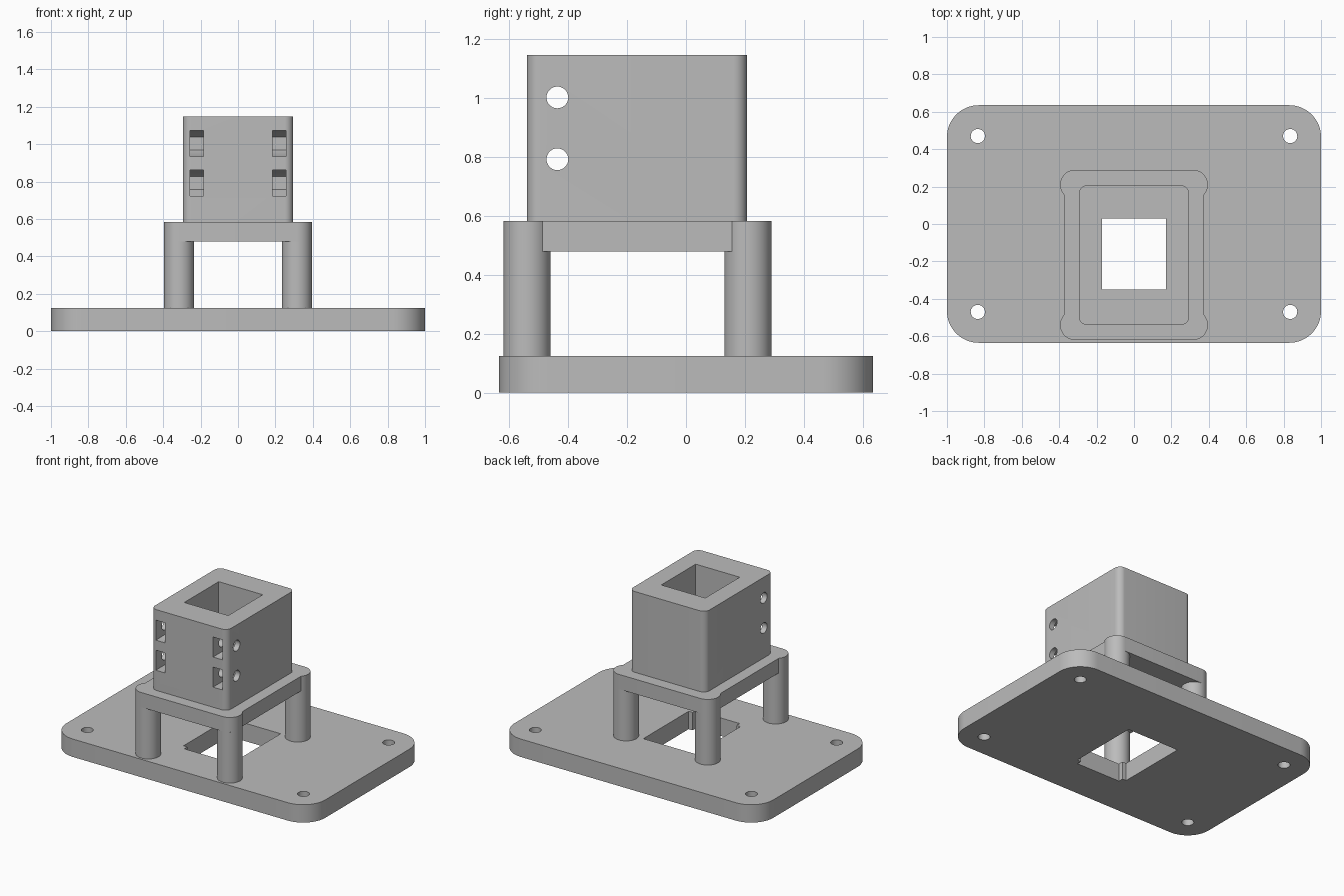
import bpy, bmesh, math
from mathutils import Matrix

if "Cube" in bpy.data.objects:
    bpy.data.objects.remove(bpy.data.objects["Cube"])

grey = bpy.data.materials.new("plain grey")
grey.diffuse_color = (0.5, 0.5, 0.5, 1)
grey.use_nodes = True
grey.node_tree.nodes["Principled BSDF"].inputs["Base Color"].default_value = grey.diffuse_color


def prism(name, outline, lo, hi, axis="Z", caps=True):
    """Extrude a closed 2D outline from lo to hi along Z, or along X (outline is y, z)."""
    bm = bmesh.new()
    rings = []
    for h in (lo, hi):
        rings.append([bm.verts.new((a, b, h) if axis == "Z" else (h, a, b)) for a, b in outline])
    n = len(outline)
    for i in range(n):
        j = (i + 1) % n
        bm.faces.new((rings[0][i], rings[0][j], rings[1][j], rings[1][i]))
    if caps:
        bm.faces.new(rings[0][::-1])
        bm.faces.new(rings[1])
    me = bpy.data.meshes.new(name)
    bm.to_mesh(me)
    bm.free()
    me.materials.append(grey)
    ob = bpy.data.objects.new(name, me)
    bpy.context.collection.objects.link(ob)
    return ob


def arc(cx, cy, r, start, end, steps):
    return [(cx + r * math.cos(math.radians(start + (end - start) * i / steps)),
             cy + r * math.sin(math.radians(start + (end - start) * i / steps)))
            for i in range(steps + 1)]


def circle(cx, cy, r, n=32):
    return arc(cx, cy, r, 0, 360, n)[:-1]


def rect(x0, x1, y0, y1):
    return [(x0, y0), (x1, y0), (x1, y1), (x0, y1)]


def round_rect(x0, x1, y0, y1, r, steps=12):
    return (arc(x1 - r, y0 + r, r, -90, 0, steps) + arc(x1 - r, y1 - r, r, 0, 90, steps)
            + arc(x0 + r, y1 - r, r, 90, 180, steps) + arc(x0 + r, y0 + r, r, 180, 270, steps))


def cut(ob, cutters):
    for c in cutters:
        c.hide_render = True
        mod = ob.modifiers.new("cut", "BOOLEAN")
        mod.operation = "DIFFERENCE"
        mod.solver = "EXACT"
        mod.object = c
        bpy.context.view_layer.objects.active = ob
        bpy.ops.object.modifier_apply(modifier=mod.name)
        bpy.data.objects.remove(c)


def smooth(ob):
    bpy.ops.object.select_all(action="DESELECT")
    ob.select_set(True)
    bpy.context.view_layer.objects.active = ob
    bpy.ops.object.shade_smooth_by_angle(angle=math.radians(30))


BASE, DECK_LO, DECK_HI, TOP = 0.125, 0.48, 0.583, 1.147
PX, PF, PB, PR = 0.315, -0.54, 0.21, 0.08      # pillar x, front y, back y, radius
SHAFT = rect(-0.17, 0.17, -0.35, 0.03)

# Base slab with four screw holes and a stepped central opening
base = prism("base_plate", round_rect(-1, 1, -0.635, 0.635, 0.17, 16), 0, BASE)
cutters = [prism("screw_cutter", circle(sx * 0.835, sy * 0.47, 0.038), -0.1, 0.3)
           for sx in (-1, 1) for sy in (-1, 1)]
cutters.append(prism("opening_cutter", rect(-0.2, 0.2, -0.315, 0.185), -0.1, 0.3))
cutters.append(prism("shaft_cutter", SHAFT, -0.11, 0.31))
cut(base, cutters)
smooth(base)

# Four round pillars
for side, sx in (("left", -1), ("right", 1)):
    for end, y in (("front", PF), ("back", PB)):
        smooth(prism(f"pillar_{end}_{side}", circle(sx * PX, y, PR, 48), BASE, DECK_LO, caps=False))

# Deck whose corners bulge around the pillars
A = math.degrees(math.acos(0.75))
outline = (arc(PX, PF, PR, -90, A, 16) + arc(PX, PB, PR, -A, 90, 16)
           + arc(-PX, PB, PR, 90, 180 + A, 16) + arc(-PX, PF, PR, 180 - A, 270, 16))
deck = prism("deck", outline, DECK_LO, DECK_HI)
cut(deck, [prism("shaft_cutter", SHAFT, 0.3, 0.8)])
smooth(deck)

# Hollow tower with cross bolt holes and nut pockets open to the front
tower = prism("tower", round_rect(-0.295, 0.295, -0.54, 0.207, 0.045), DECK_HI, TOP)
cutters = [prism("shaft_cutter", SHAFT, 0.3, 1.4)]
BY, NR = -0.437, 0.07                           # bolt y, nut corner radius
for z in (0.793, 1.003):
    cutters.append(prism("bolt_cutter", circle(BY, z, 0.037), -0.5, 0.5, "X"))
    back = arc(BY, z, NR, -90, 90, 3)           # half hexagon at the rear of the pocket
    pocket = [(-0.7, z - NR)] + back + [(-0.7, z + NR)]
    for x0 in (-0.257, 0.185):
        cutters.append(prism("pocket_cutter", pocket, x0, x0 + 0.072, "X"))
cut(tower, cutters)
smooth(tower)
